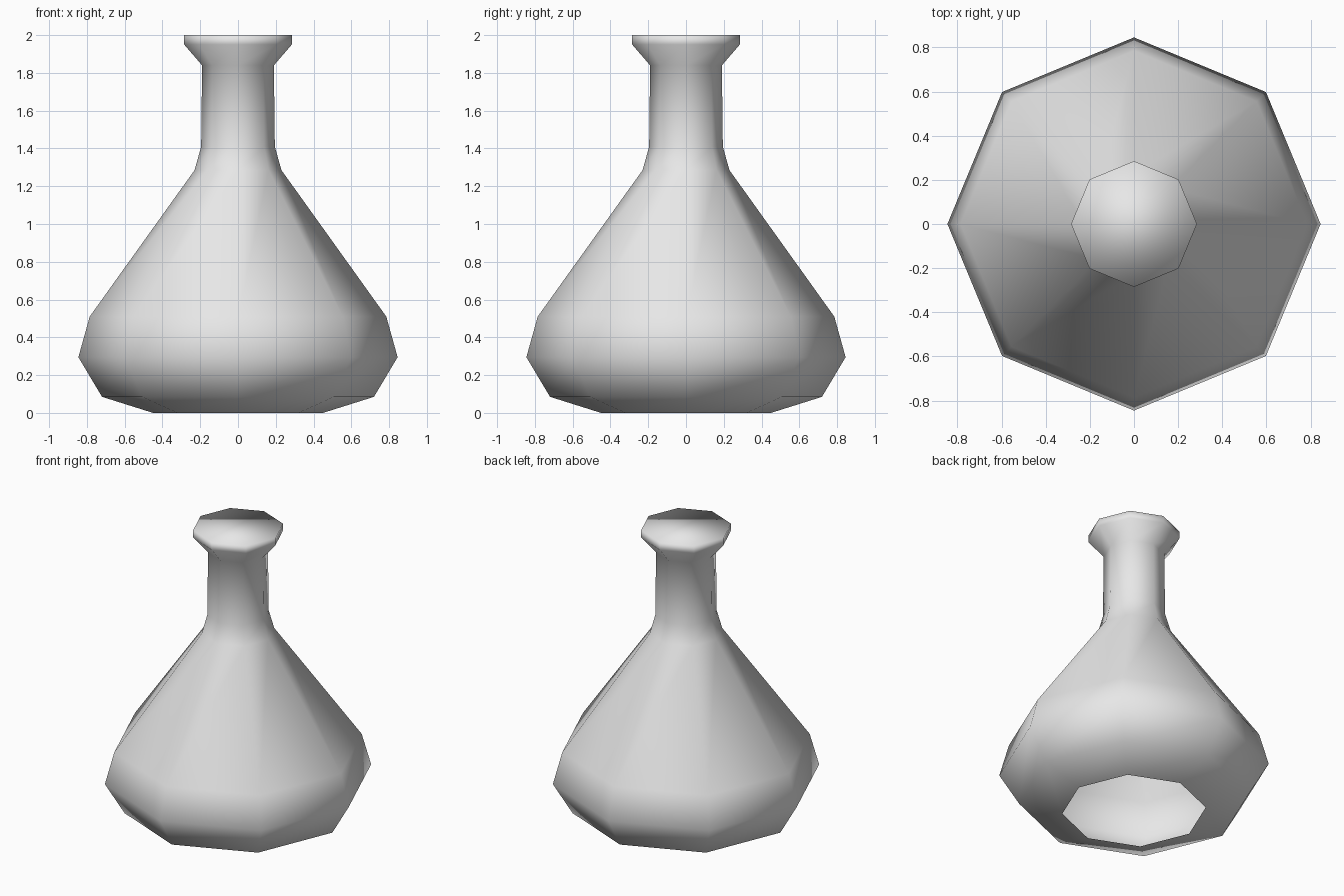
import bpy, bmesh, math

cube = bpy.data.objects.get("Cube")
if cube:
    bpy.data.objects.remove(cube, do_unlink=True)

SIDES = 8

# Flask outline from the open base to the capped lip: (radius, height)
PROFILE = [
    (0.45, 0.0), (0.72, 0.085), (0.845, 0.295), (0.785, 0.51),
    (0.23, 1.285), (0.195, 1.41), (0.19, 1.84), (0.285, 1.95), (0.285, 2.0),
]


def flat_material(name, colour):
    mat = bpy.data.materials.new(name)
    mat.use_nodes = True
    mat.diffuse_color = colour
    mat.node_tree.nodes["Principled BSDF"].inputs["Base Color"].default_value = colour
    return mat


def lathe(name, profile, mat):
    bm = bmesh.new()
    rings = []
    for radius, height in profile:
        angles = [math.tau * i / SIDES for i in range(SIDES)]
        rings.append([bm.verts.new((radius * math.cos(a), radius * math.sin(a), height))
                      for a in angles])
    # Walls
    for low, high in zip(rings, rings[1:]):
        for i in range(SIDES):
            j = (i + 1) % SIDES
            bm.faces.new((low[i], low[j], high[j], high[i]))
    # Lid on the lip; the base stays open
    bm.faces.new(rings[-1])
    for face in bm.faces:
        face.smooth = True
    mesh = bpy.data.meshes.new(name)
    bm.to_mesh(mesh)
    bm.free()
    mesh.materials.append(mat)
    obj = bpy.data.objects.new(name, mesh)
    bpy.context.collection.objects.link(obj)
    return obj


lathe("flask", PROFILE, flat_material("light grey", (0.8, 0.8, 0.8, 1.0)))
